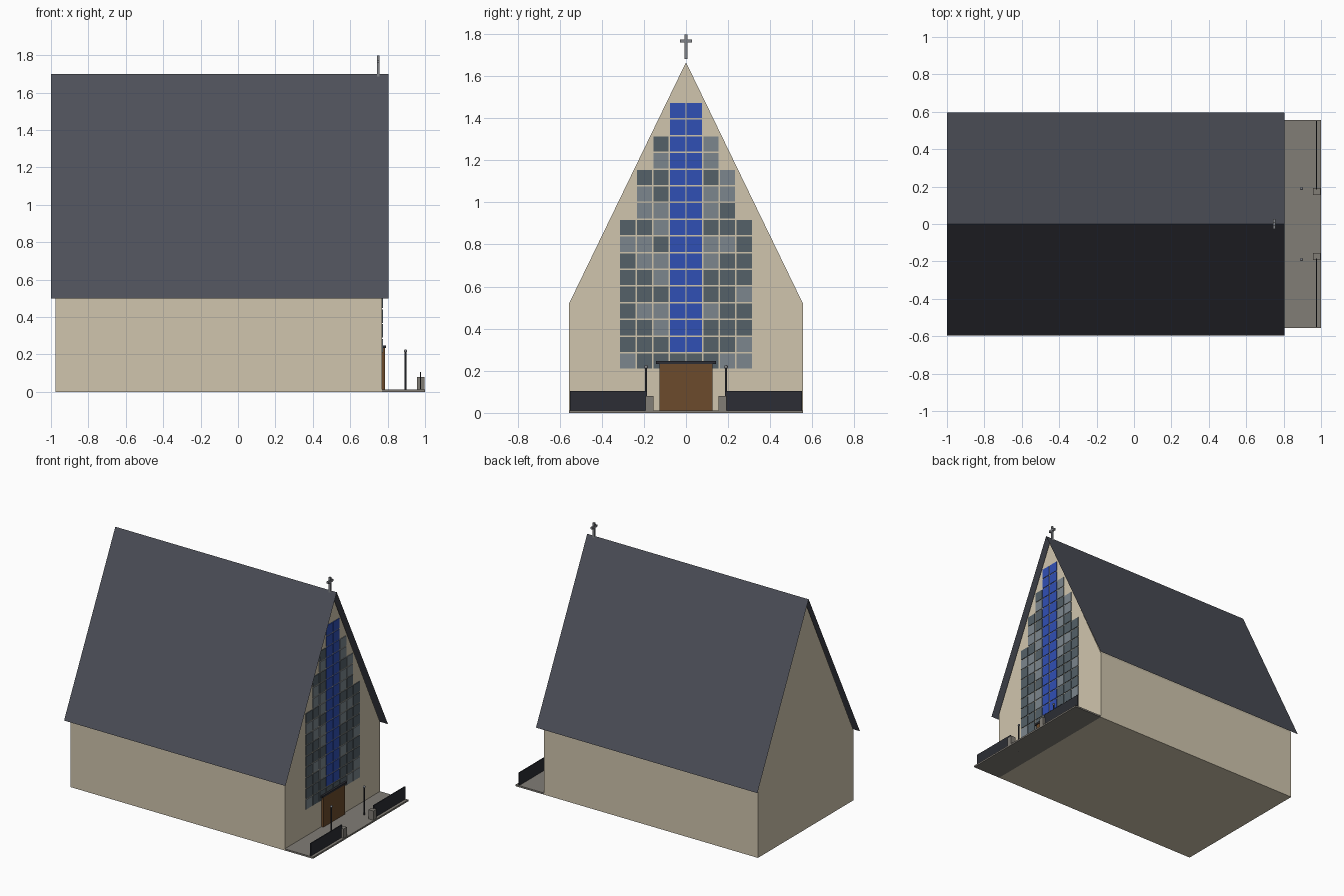
import bpy, bmesh

if "Cube" in bpy.data.objects:
    bpy.data.objects.remove(bpy.data.objects["Cube"])

def material(name, rgb):
    m = bpy.data.materials.new(name)
    m.diffuse_color = (*rgb, 1)
    m.use_nodes = True
    m.node_tree.nodes["Principled BSDF"].inputs["Base Color"].default_value = m.diffuse_color
    return m

CREAM = material("cream", (0.63, 0.56, 0.42))
SLATE = material("slate", (0.075, 0.08, 0.10))
BLUE = material("blue_glass", (0.03, 0.08, 0.46))
DARK = material("dark_glass", (0.09, 0.12, 0.14))
LIGHT = material("light_glass", (0.20, 0.24, 0.27))
WOOD = material("wood", (0.15, 0.07, 0.025))
STONE = material("stone", (0.22, 0.205, 0.18))
BLACK = material("dark_metal", (0.025, 0.027, 0.035))
STEEL = material("steel", (0.22, 0.23, 0.25))

def finish(name, bm, mat):
    me = bpy.data.meshes.new(name)
    bm.to_mesh(me)
    bm.free()
    ob = bpy.data.objects.new(name, me)
    me.materials.append(mat)
    bpy.context.collection.objects.link(ob)
    return ob

def add_box(bm, x, y, z):
    vs = bmesh.ops.create_cube(bm, size=1)["verts"]
    for v in vs:
        v.co = [a[0] + (c + 0.5) * (a[1] - a[0]) for a, c in zip((x, y, z), v.co)]

def box(name, mat, *ranges):
    bm = bmesh.new()
    add_box(bm, *ranges)
    return finish(name, bm, mat)

# House-shaped body: gable profile extruded along x
bm = bmesh.new()
profile = [(-0.555, 0), (0.555, 0), (0.555, 0.52), (0, 1.665), (-0.555, 0.52)]
face = bm.faces.new([bm.verts.new((-0.975, y, z)) for y, z in profile])
ext = bmesh.ops.extrude_face_region(bm, geom=[face])["geom"]
for v in ext:
    if isinstance(v, bmesh.types.BMVert):
        v.co.x = 0.77
bmesh.ops.recalc_face_normals(bm, faces=bm.faces)
finish("church_body", bm, CREAM)

# Thin roof sheets meeting at the ridge
bm = bmesh.new()
rows = [[bm.verts.new((x, y, z)) for x in (-1.0, 0.805)]
        for y, z in ((-0.597, 0.5), (0, 1.7), (0.597, 0.5))]
for a, b in zip(rows, rows[1:]):
    bm.faces.new((a[0], a[1], b[1], b[0]))
finish("roof", bm, SLATE)

# Stepped window grid: blue centre columns, mixed grey panes beside
panes = {"blue": bmesh.new(), "dark": bmesh.new(), "light": bmesh.new()}
for col, count in enumerate((16, 14, 12, 9)):
    for side in (-1, 1):
        for row in range(count):
            if col == 0 and row > 0:
                kind = "blue"
            else:
                kind = "light" if (row * 3 + col * 2 + side + row // 4) % 5 in (0, 2) else "dark"
            y, z = side * (0.0395 + col * 0.079), 0.21 + row * 0.0793
            add_box(panes[kind], (0.765, 0.775), (y - 0.036, y + 0.036), (z, z + 0.072))
for kind, mat in (("blue", BLUE), ("dark", DARK), ("light", LIGHT)):
    finish(kind + "_window_panes", panes[kind], mat)

# Entrance and forecourt
box("door", WOOD, (0.765, 0.785), (-0.127, 0.127), (0.01, 0.235))
box("door_canopy", BLACK, (0.765, 0.79), (-0.143, 0.143), (0.233, 0.247))
box("forecourt", STONE, (0.77, 1.0), (-0.555, 0.555), (0, 0.012))

# Railing, gate post and lamp on each side of the entrance
for s, side in ((-1, "left"), (1, "right")):
    box(side + "_railing", BLACK, (0.972, 0.979),
        sorted((s * 0.185, s * 0.55)), (0.01, 0.105))
    box(side + "_gate_post", STONE, (0.957, 0.996),
        sorted((s * 0.154, s * 0.192)), (0.01, 0.08))
    bpy.ops.mesh.primitive_cylinder_add(vertices=12, radius=0.005, depth=0.215,
                                        location=(0.895, s * 0.19, 0.1075))
    pole = bpy.context.object
    pole.name = side + "_lamp_post"
    pole.data.materials.append(BLACK)
    bpy.ops.mesh.primitive_uv_sphere_add(segments=12, ring_count=8, radius=0.009,
                                         location=(0.895, s * 0.19, 0.218))
    bpy.ops.object.shade_smooth_by_angle()
    bulb = bpy.context.object
    bulb.name = side + "_lamp_globe"
    bulb.data.materials.append(STEEL)

# Rooftop cross
box("cross_upright", STEEL, (0.743, 0.757), (-0.007, 0.007), (1.68, 1.797))
box("cross_bar", STEEL, (0.743, 0.757), (-0.028, 0.028), (1.758, 1.774))
